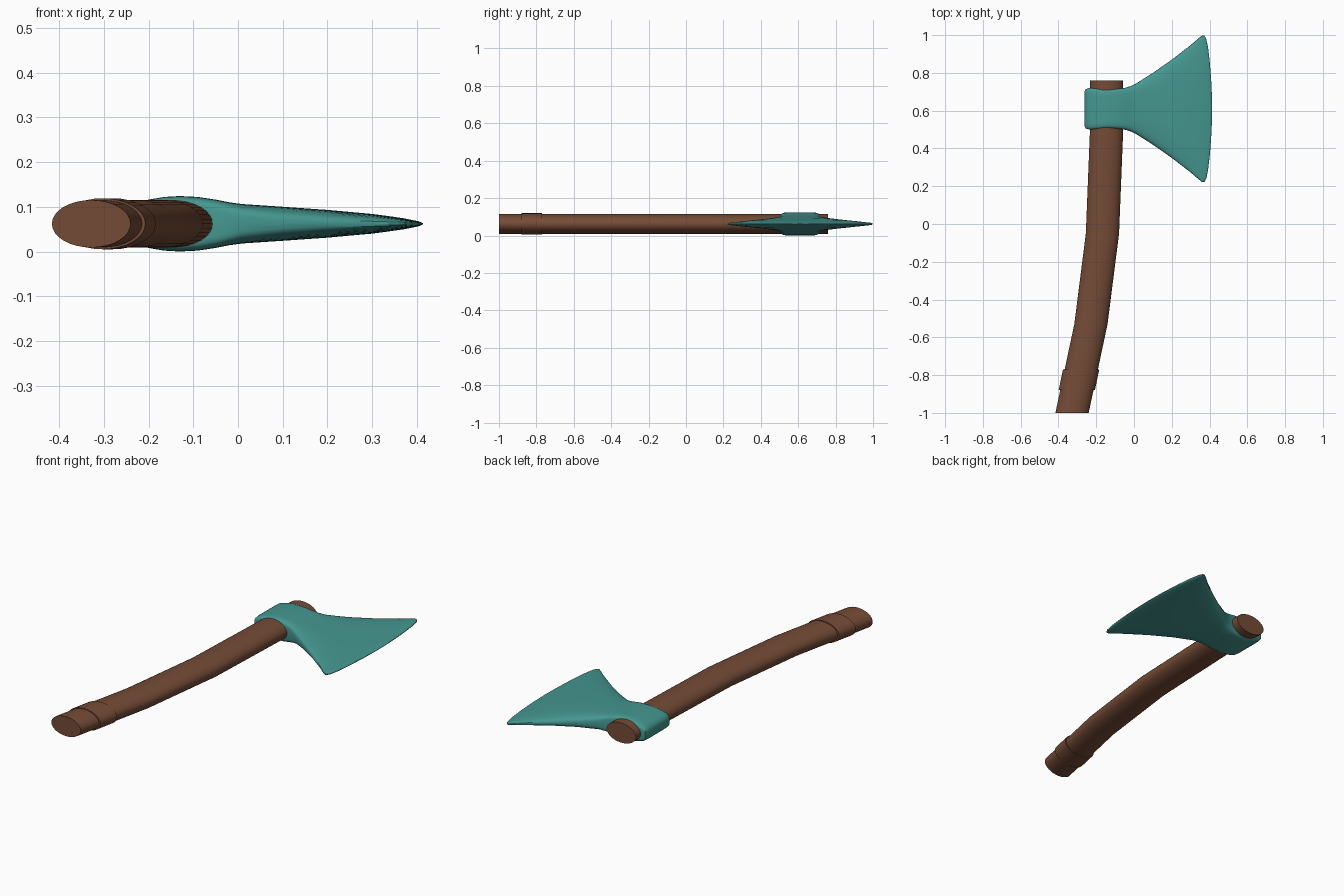
import bpy, bmesh, math

old = bpy.data.objects.get("Cube")
if old:
    bpy.data.objects.remove(old, do_unlink=True)

MID_Z = 0.062


def material(name, rgb):
    m = bpy.data.materials.new(name)
    m.use_nodes = True
    m.diffuse_color = (*rgb, 1)
    m.node_tree.nodes["Principled BSDF"].inputs["Base Color"].default_value = (*rgb, 1)
    return m


def oval(a, b, power, sides):
    """Points of a superellipse with half sizes a and b."""
    pts = []
    for i in range(sides):
        t = 2 * math.pi * i / sides
        c, s = math.cos(t), math.sin(t)
        pts.append((math.copysign(abs(c) ** (2 / power), c) * a,
                    math.copysign(abs(s) ** (2 / power), s) * b))
    return pts


def loft(name, rings, mat):
    """Skin a list of rings, closing both ends."""
    bm = bmesh.new()
    loops = [[bm.verts.new(p) for p in ring] for ring in rings]
    n = len(loops[0])
    for a, b in zip(loops, loops[1:]):
        for i in range(n):
            j = (i + 1) % n
            bm.faces.new((a[i], a[j], b[j], b[i]))
    bm.faces.new(loops[0])
    bm.faces.new(loops[-1])
    bmesh.ops.recalc_face_normals(bm, faces=bm.faces)
    me = bpy.data.meshes.new(name)
    bm.to_mesh(me)
    bm.free()
    me.materials.append(mat)
    ob = bpy.data.objects.new(name, me)
    bpy.context.collection.objects.link(ob)
    bpy.ops.object.select_all(action="DESELECT")
    ob.select_set(True)
    bpy.context.view_layer.objects.active = ob
    bpy.ops.object.shade_smooth_by_angle(angle=math.radians(35))
    return ob


def shaft(name, path, a, b, mat):
    """Sweep an upright oval through (x, y) points."""
    rings = [[(x + u, y, MID_Z + v) for u, v in oval(a, b, 2, 32)] for x, y in path]
    return loft(name, rings, mat)


wood = material("brown wood", (0.175, 0.07, 0.037))
metal = material("teal metal", (0.06, 0.31, 0.28))

# Curved handle and its raised grip band
shaft("handle", [(-0.328, -1), (-0.228, -0.53), (-0.167, -0.05),
                 (-0.145, 0.5), (-0.145, 0.76)], 0.088, 0.053, wood)
shaft("grip_band", [(-0.303, -0.88), (-0.28, -0.77)], 0.096, 0.057, wood)

# Axe head: (x, half length, half thickness, squareness)
sections = [
    (-0.262, 0.09, 0.018, 5), (-0.256, 0.104, 0.03, 6), (-0.24, 0.109, 0.042, 7),
    (-0.2, 0.109, 0.054, 7), (-0.165, 0.106, 0.06, 7), (-0.13, 0.105, 0.062, 7),
    (-0.09, 0.106, 0.06, 7), (-0.05, 0.11, 0.054, 6), (-0.02, 0.119, 0.048, 5),
    (0.01, 0.133, 0.044, 4), (0.1, 0.19, 0.038, 3.2), (0.2, 0.26, 0.031, 3),
    (0.3, 0.337, 0.022, 3), (0.345, 0.376, 0.016, 3), (0.362, 0.389, 0.0135, 3),
    (0.372, 0.388, 0.012, 3), (0.382, 0.372, 0.01, 3), (0.392, 0.325, 0.008, 3),
    (0.402, 0.24, 0.006, 3), (0.41, 0.13, 0.003, 3), (0.414, 0.03, 0.001, 2),
]
loft("axe_head", [[(x, 0.61 + u, MID_Z + v) for u, v in oval(a, b, p, 48)]
                  for x, a, b, p in sections], metal)
